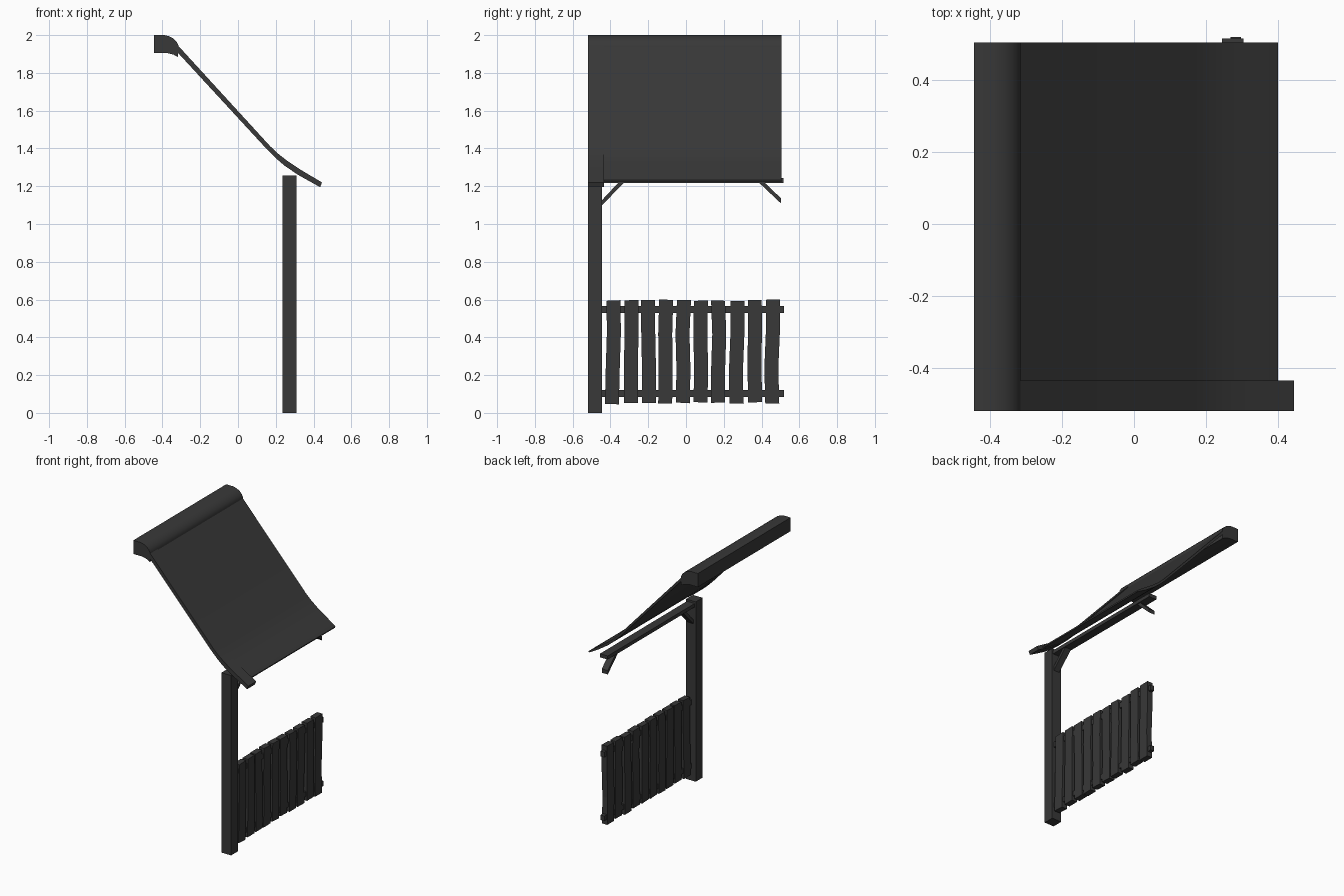
import bpy, bmesh, random
from mathutils import Vector

if "Cube" in bpy.data.objects:
    bpy.data.objects.remove(bpy.data.objects["Cube"])

random.seed(4)
dark = bpy.data.materials.new("dark_wood")
dark.diffuse_color = (0.04, 0.04, 0.04, 1)
dark.use_nodes = True
dark.node_tree.nodes["Principled BSDF"].inputs["Base Color"].default_value = dark.diffuse_color


def finish(name, bm):
    bmesh.ops.recalc_face_normals(bm, faces=bm.faces)
    mesh = bpy.data.meshes.new(name)
    bm.to_mesh(mesh)
    bm.free()
    mesh.materials.append(dark)
    ob = bpy.data.objects.new(name, mesh)
    bpy.context.collection.objects.link(ob)
    return ob


def extrude(name, outline, axis, lo, hi):
    """Closed outline swept along x (outline is y,z) or y (outline is x,z)."""
    bm = bmesh.new()
    pts = [(lo, a, b) if axis == "x" else (a, lo, b) for a, b in outline]
    face = bm.faces.new([bm.verts.new(p) for p in pts])
    out = bmesh.ops.extrude_face_region(bm, geom=[face])
    step = Vector((hi - lo, 0, 0) if axis == "x" else (0, hi - lo, 0))
    bmesh.ops.translate(bm, vec=step,
                        verts=[g for g in out["geom"] if isinstance(g, bmesh.types.BMVert)])
    return finish(name, bm)


def box(name, x, y, z):
    return extrude(name, [(y[0], z[0]), (y[1], z[0]), (y[1], z[1]), (y[0], z[1])], "x", *x)


def smooth(ob):
    bpy.ops.object.select_all(action="DESELECT")
    ob.select_set(True)
    bpy.context.view_layer.objects.active = ob
    bpy.ops.object.shade_smooth_by_angle(angle=0.6)


# Roof: curved panel, raised edge board and rounded ridge half
top = [(-0.35, 1.977), (-0.314, 1.938), (0.17, 1.409), (0.215, 1.367),
       (0.26, 1.332), (0.33, 1.285)]
under = [(0.32, 1.262), (0.25, 1.309), (0.205, 1.347), (0.16, 1.391),
         (-0.314, 1.905), (-0.35, 1.944)]
lift = [(x, z + 0.003) for x, z in top]
drop = [(x, z - 0.003) for x, z in under]
smooth(extrude("roof_edge_board", lift + [(0.445, 1.22), (0.435, 1.195)] + drop,
               "y", -0.52, -0.435))
raised = [(x, z + 0.004) for x, z in under]
smooth(extrude("roof_panel", [(x, z - 0.004) for x, z in top]
               + [(0.37, 1.254), (0.40, 1.232), (0.397, 1.223)] + raised,
               "y", -0.436, 0.505))
smooth(extrude("ridge_cap", [(-0.445, 2.0), (-0.39, 2.0), (-0.365, 1.994), (-0.342, 1.982),
                             (-0.325, 1.965), (-0.315, 1.945), (-0.317, 1.883),
                             (-0.34, 1.896), (-0.375, 1.905), (-0.445, 1.905)],
               "y", -0.52, 0.505))

# Frame: post, beam and two corner braces
box("corner_post", (0.236, 0.311), (-0.52, -0.445), (0, 1.257))
box("eave_beam", (0.245, 0.305), (-0.45, 0.515), (1.218, 1.243))
brace = [(-0.446, 1.125), (-0.355, 1.222), (-0.325, 1.222), (-0.446, 1.098)]
extrude("left_brace", brace, "x", 0.252, 0.298)
extrude("right_brace", [(0.058 - y, z + 0.01 if z < 1.2 else z) for y, z in brace],
        "x", 0.252, 0.298)

# Fence: two rails threaded through ten slightly crooked slats
for label, z in (("lower", (0.085, 0.12)), ("upper", (0.53, 0.567))):
    box(label + "_fence_rail", (0.268, 0.297), (-0.45, 0.52), z)


def slat(i, y):
    def j(): return random.uniform(-0.006, 0.006)
    levels = [0.05 + j(), 0.23 + j(), 0.42 + j(), 0.597 + j() * 0.6]
    mids = [y + j() for _ in levels]
    left = [(m - 0.037, z + j() * 0.4) for m, z in zip(mids, levels)]
    right = [(m + 0.037, z + j() * 0.4) for m, z in zip(mids, levels)]
    dx = j() * 0.5
    extrude("fence_slat_%d" % i, left + right[::-1], "x", 0.262 + dx, 0.303 + dx)


for i in range(10):
    slat(i + 1, -0.387 + i * 0.0935)
